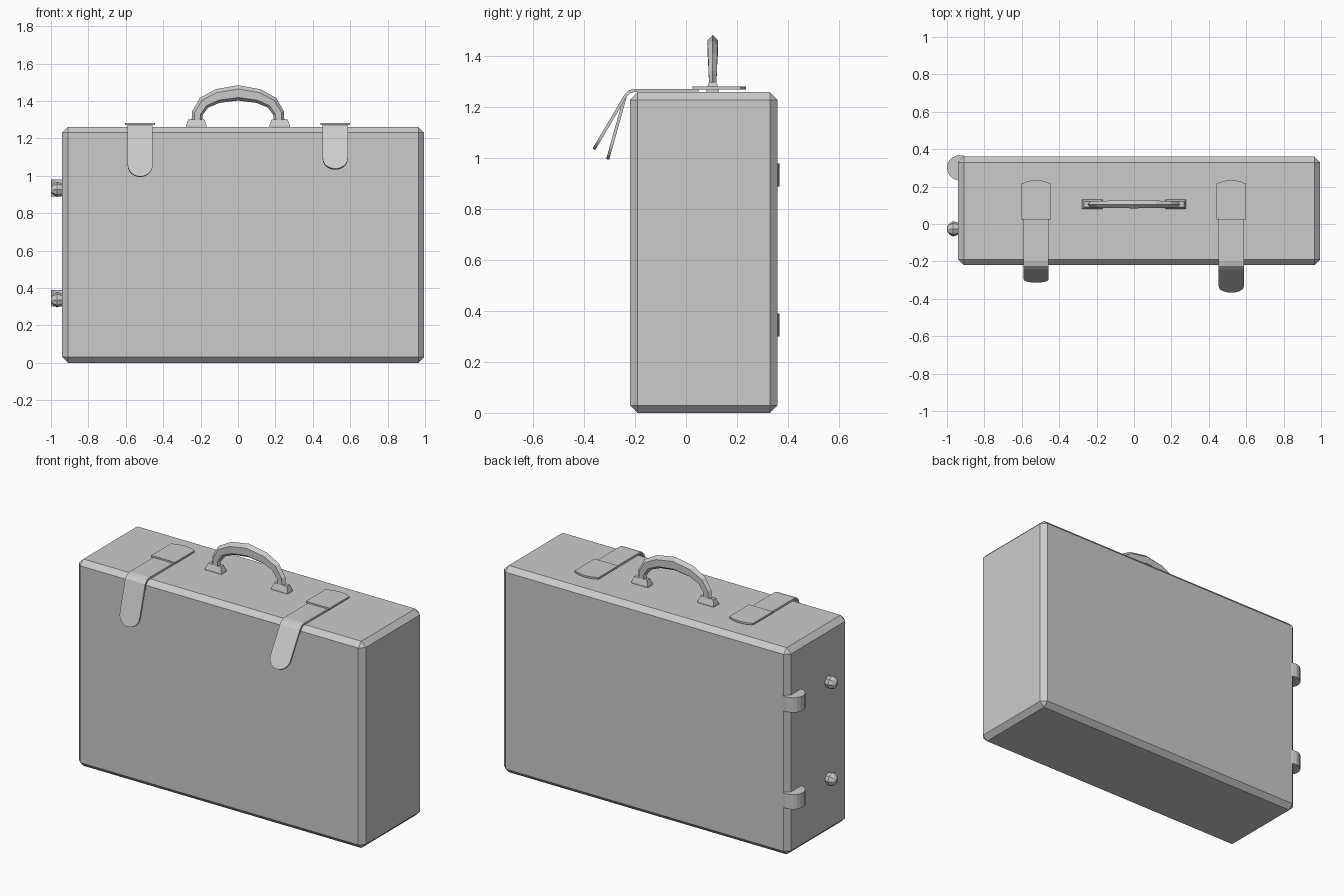
import bpy
from math import sin, cos, pi, sqrt
from mathutils import Vector

if "Cube" in bpy.data.objects:
    bpy.data.objects.remove(bpy.data.objects["Cube"])


def make(name, verts, faces):
    me = bpy.data.meshes.new(name)
    me.from_pydata([tuple(v) for v in verts], [], faces)
    me.update()
    ob = bpy.data.objects.new(name, me)
    bpy.context.collection.objects.link(ob)
    # consistent outward normals
    import bmesh
    bm = bmesh.new()
    bm.from_mesh(me)
    bmesh.ops.recalc_face_normals(bm, faces=bm.faces)
    bm.to_mesh(me)
    bm.free()
    return ob


def loft(name, rings, caps=True):
    """Skin a list of equal-length closed rings."""
    n = len(rings[0])
    verts = [v for r in rings for v in r]
    faces = [(i * n + j, i * n + (j + 1) % n, (i + 1) * n + (j + 1) % n, (i + 1) * n + j)
             for i in range(len(rings) - 1) for j in range(n)]
    if caps:
        faces += [tuple(range(n)), tuple(range((len(rings) - 1) * n, len(rings) * n))]
    return make(name, verts, faces)


def rect(x0, x1, y0, y1, z):
    return [(x0, y0, z), (x1, y0, z), (x1, y1, z), (x0, y1, z)]


# Case body with chamfered edges
body = loft("case_body", [rect(-0.94, 0.995, -0.22, 0.36, z) for z in (0, 1.26)])
bev = body.modifiers.new("chamfer", 'BEVEL')
bev.width = 0.03
bev.segments = 1

# Straps: thin bent strip with a rounded hanging end, plus a wider tab on top
for side, cx, end in (("left", -0.523, (-0.308, 0.995)), ("right", 0.52, (-0.362, 1.035))):
    hw = 0.067
    rows = [(0.05, 1.267, hw), (-0.2, 1.267, hw), (-0.222, 1.262, hw), (-0.238, 1.245, hw)]
    a, b = Vector(rows[-1][:2]), Vector(end)
    d = (b - a).normalized()
    for u in (0, 0.3, 0.55, 0.77, 0.92, 0.99):
        p = b - d * 0.065 * (1 - u)
        rows.append((p.x, p.y, hw * sqrt(1 - u * u)))
    verts = [(cx + s * w, y, z) for y, z, w in rows for s in (-1, 1)]
    faces = [(2 * i, 2 * i + 1, 2 * i + 3, 2 * i + 2) for i in range(len(rows) - 1)]
    strap = make("strap_" + side, verts, faces)
    sol = strap.modifiers.new("thickness", 'SOLIDIFY')
    sol.thickness = 0.012
    sol.offset = 0
    outline = [(-0.08, 0.025), (0.08, 0.025), (0.08, 0.215), (0.04, 0.23),
               (0, 0.235), (-0.04, 0.23), (-0.08, 0.215)]
    loft("strap_tab_" + side, [[(cx + x, y, z) for x, y in outline] for z in (1.271, 1.282)])

# Handle: arched bar with a pointed six-sided section (x, z, in-plane radius, half depth)
half = [(-0.222, 1.27, 0.027, 0.014), (-0.217, 1.335, 0.03, 0.016),
        (-0.182, 1.39, 0.034, 0.018), (-0.11, 1.426, 0.038, 0.02)]
path = half + [(0, 1.443, 0.041, 0.021)] + [(-x, z, r, h) for x, z, r, h in reversed(half)]
hy = 0.105
rings = []
for i, (x, z, r, h) in enumerate(path):
    p, q = path[max(i - 1, 0)], path[min(i + 1, len(path) - 1)]
    t = Vector((q[0] - p[0], 0, q[1] - p[1])).normalized()
    n = Vector((-t.z, 0, t.x))
    c = Vector((x, hy, z))
    rings.append([c + n * r * k + Vector((0, h * s, 0))
                  for k, s in ((1, 0), (0.5, 1), (-0.6, 1), (-1, 0), (-0.6, -1), (0.5, -1))])
loft("handle", rings)

# Tapered handle mounts
for side, s in (("left", -1), ("right", 1)):
    cx = s * 0.223
    loft("handle_mount_" + side,
         [rect(cx - w, cx + w, hy - d, hy + d, z)
          for w, d, z in ((0.055, 0.025, 1.255), (0.055, 0.025, 1.268), (0.043, 0.014, 1.3))])

# Round hinges on the back left corner and faceted studs on the left side
for level, cz in (("lower", 0.345), ("upper", 0.935)):
    loft("hinge_" + level,
         [[(-0.932 + 0.068 * cos(2 * pi * k / 20), 0.3 + 0.068 * sin(2 * pi * k / 20), z)
           for k in range(20)] for z in (cz - 0.045, cz + 0.045)])
    loft("stud_" + level,
         [[(x, -0.026 + r * cos(2 * pi * k / 8), cz - 0.008 + r * sin(2 * pi * k / 8))
           for k in range(8)]
          for x, r in ((-0.93, 0.028), (-0.95, 0.036), (-0.968, 0.041), (-0.987, 0.03), (-1.0, 0.012))])
